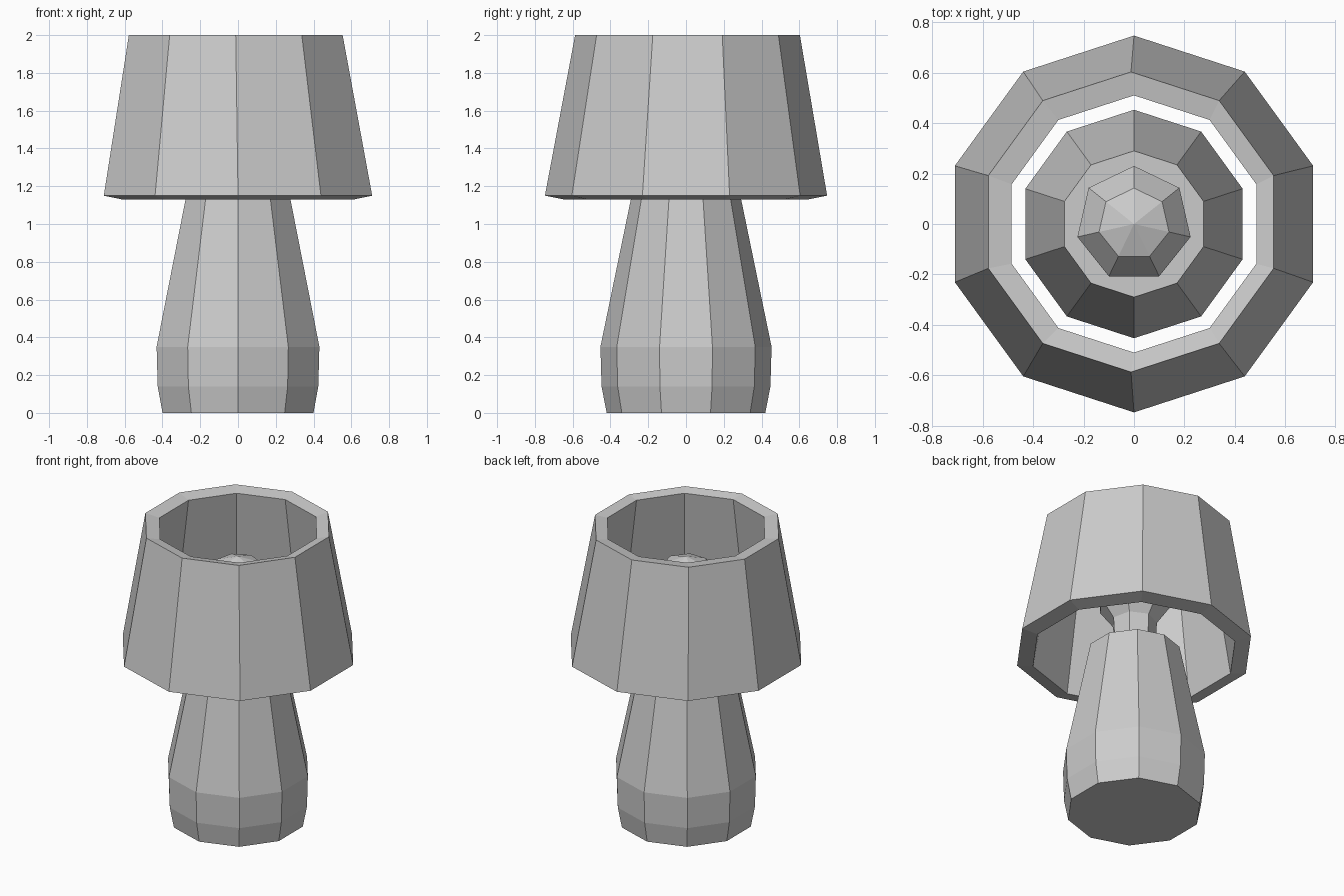
import bpy, bmesh
from math import sin, cos, pi

cube = bpy.data.objects.get("Cube")
if cube:
    bpy.data.objects.remove(cube, do_unlink=True)

grey = bpy.data.materials.new("plain grey")
grey.use_nodes = True
colour = (0.6, 0.6, 0.6, 1)
grey.diffuse_color = colour
grey.node_tree.nodes["Principled BSDF"].inputs["Base Color"].default_value = colour


def lathe(name, sides, profile, closed=False):
    """Turn (radius, z[, centre x, centre y]) rings into a faceted solid, one corner facing +y."""
    bm = bmesh.new()
    rings = []
    for r, z, *centre in profile:
        cx, cy = centre or (0, 0)
        angles = [pi / 2 + 2 * pi * i / sides for i in range(sides)]
        rings.append([bm.verts.new((cx + r * cos(a), cy + r * sin(a), z)) for a in angles])
    pairs = list(zip(rings, rings[1:]))
    if closed:
        pairs.append((rings[-1], rings[0]))
    for low, high in pairs:
        for i in range(sides):
            j = (i + 1) % sides
            bm.faces.new((low[i], low[j], high[j], high[i]))
    if not closed:
        bm.faces.new(rings[0][::-1])
        bm.faces.new(rings[-1])
    bmesh.ops.remove_doubles(bm, verts=bm.verts, dist=0.0001)
    bmesh.ops.recalc_face_normals(bm, faces=bm.faces)
    mesh = bpy.data.meshes.new(name)
    bm.to_mesh(mesh)
    bm.free()
    mesh.materials.append(grey)
    obj = bpy.data.objects.new(name, mesh)
    bpy.context.collection.objects.link(obj)
    return obj


# Ten-sided body, widest near the bottom
lathe("lamp_base", 10, [(0.42, 0), (0.447, 0.14), (0.453, 0.35), (0.29, 1.14)])

# Thick open shade with its top rim slightly off centre
lathe("lamp_shade", 10, [(0.747, 1.15), (0.595, 2.0, -0.012, 0.008),
                         (0.51, 1.985), (0.645, 1.13)], closed=True)

# Seven-sided bulb: a coarse sphere on a straight neck
R, mid = 0.242, 1.55
sphere = [(R * sin(pi * k / 5), mid - R * cos(pi * k / 5)) for k in range(1, 5)]
bulb = lathe("light_bulb", 7, [(0.13, 1.13)] + sphere)

# Raise the flat cap to a shallow point
bm = bmesh.new()
bm.from_mesh(bulb.data)
cap = max(bm.faces, key=lambda f: f.calc_center_median().z)
tip = bmesh.ops.poke(bm, faces=[cap])["verts"][0]
tip.co.z = mid + R
bm.to_mesh(bulb.data)
bm.free()
